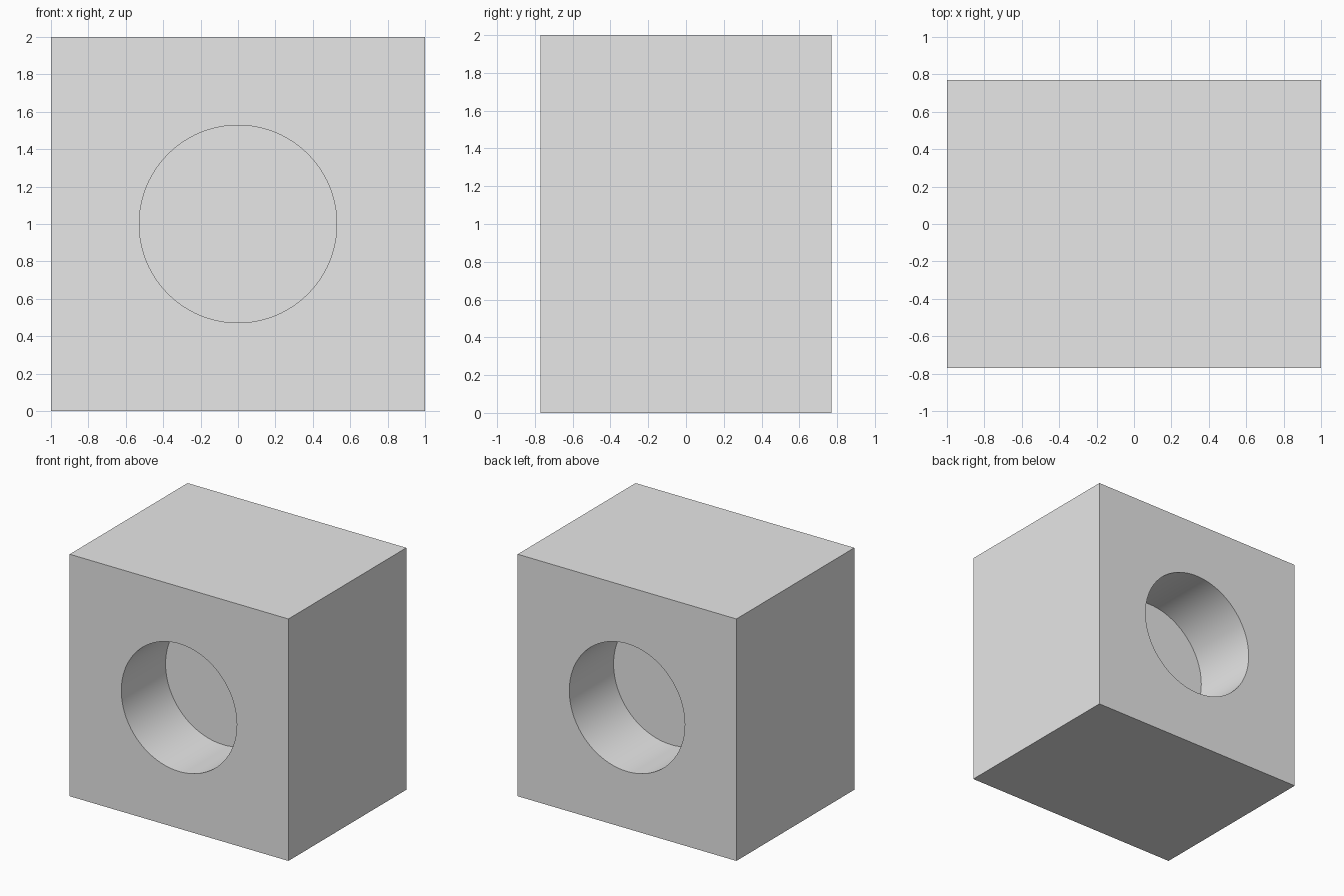
import bpy
from math import radians

WIDTH, DEPTH, HEIGHT = 2.0, 1.54, 2.0
HOLE_RADIUS, HOLE_DEPTH = 0.528, 0.578

cube = bpy.data.objects.get("Cube")
if cube:
    bpy.data.objects.remove(cube, do_unlink=True)

# Plain grey finish
grey = bpy.data.materials.new("plain grey")
grey.use_nodes = True
color = (0.8, 0.8, 0.8, 1)
grey.diffuse_color = color
for node in grey.node_tree.nodes:
    if node.type == "BSDF_PRINCIPLED":
        node.inputs["Base Color"].default_value = color

# Solid block standing on the ground
bpy.ops.mesh.primitive_cube_add(size=1, location=(0, 0, HEIGHT / 2))
block = bpy.context.object
block.name = "block"
block.scale = (WIDTH, DEPTH, HEIGHT)
bpy.ops.object.transform_apply(location=False, rotation=False, scale=True)
block.data.materials.append(grey)


def bore(side):
    """Cut a blind round hole into the front (-1) or back (+1) face."""
    length = HOLE_DEPTH * 2
    bpy.ops.mesh.primitive_cylinder_add(
        vertices=96, radius=HOLE_RADIUS, depth=length,
        location=(0, side * DEPTH / 2, HEIGHT / 2), rotation=(radians(90), 0, 0))
    cutter = bpy.context.object
    cutter.name = "hole_cutter"
    cutter.hide_render = True
    cutter.data.materials.append(grey)
    cut = block.modifiers.new("hole", "BOOLEAN")
    cut.operation = "DIFFERENCE"
    cut.solver = "EXACT"
    cut.object = cutter
    bpy.ops.object.select_all(action="DESELECT")
    block.select_set(True)
    bpy.context.view_layer.objects.active = block
    bpy.ops.object.modifier_apply(modifier=cut.name)
    bpy.data.objects.remove(cutter, do_unlink=True)


# Matching front and back holes with a solid web between them
for side in (-1, 1):
    bore(side)

# Smooth hole walls, crisp rims and corners
bpy.ops.object.shade_smooth_by_angle(angle=radians(30))
